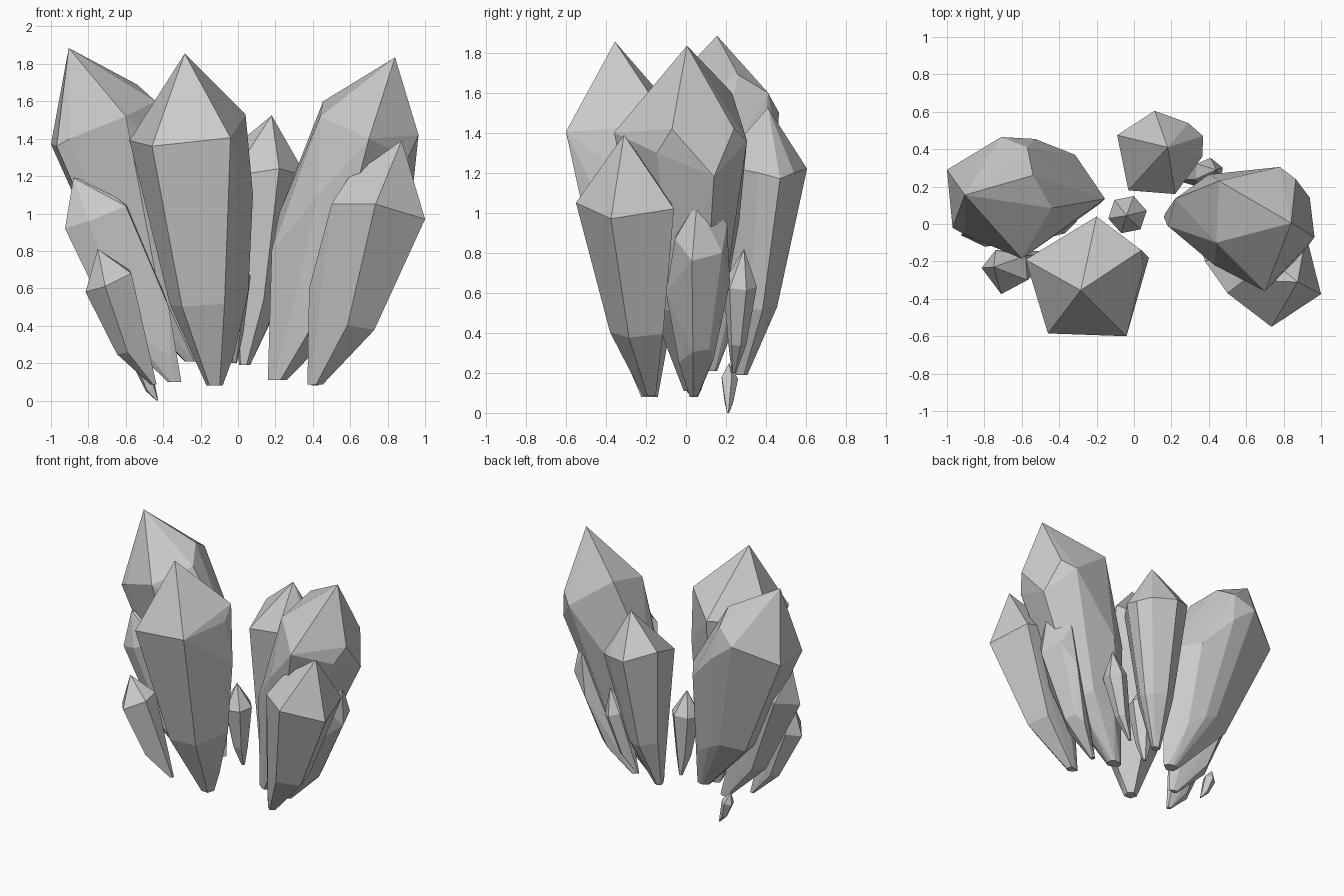
import bpy, bmesh, math
from mathutils import Vector


def crystal(name, foot, shoulder, tip, waist=(0.54, 0.33)):
    """Faceted shard: small foot, waist ring, wide shoulder ring, pointed tip."""
    foot = Vector(foot)
    ring = [Vector(p) for p in shoulder]
    centre = sum(ring, Vector()) / len(ring)
    pts = [Vector(tip)] + ring
    for p in ring:
        d = p - foot
        pts.append(foot + Vector((d.x * waist[0], d.y * waist[0], d.z * waist[1])))
        o = (p - centre) * 0.13
        pts.append(foot + Vector((o.x, o.y, 0)))
    bm = bmesh.new()
    for p in pts:
        bm.verts.new(p)
    bmesh.ops.convex_hull(bm, input=bm.verts[:])
    loose = [v for v in bm.verts if not v.link_faces]
    bmesh.ops.delete(bm, geom=loose, context='VERTS')
    bmesh.ops.dissolve_limit(bm, angle_limit=math.radians(4),
                             verts=bm.verts[:], edges=bm.edges[:])
    bmesh.ops.recalc_face_normals(bm, faces=bm.faces[:])
    mesh = bpy.data.meshes.new(name)
    bm.to_mesh(mesh)
    bm.free()
    ob = bpy.data.objects.new(name, mesh)
    bpy.context.collection.objects.link(ob)
    return ob


def regular_ring(centre, axis, radius, sides, turn=0.0):
    """Regular polygon square to the crystal axis."""
    q = Vector((0, 0, 1)).rotation_difference(Vector(axis))
    return [Vector(centre) + q @ Vector((radius * math.cos(turn + math.tau * i / sides),
                                         radius * math.sin(turn + math.tau * i / sides), 0))
            for i in range(sides)]


# Large crystals
crystal("left_back_crystal", (-0.24, 0.12, 0.21),
        [(-1.0, 0.29, 1.37), (-0.97, 0.12, 1.47), (-0.97, -0.02, 1.36),
         (-0.90, -0.06, 1.40), (-0.60, -0.185, 1.52), (-0.44, 0.085, 1.60),
         (-0.155, 0.135, 1.12), (-0.315, 0.37, 1.14), (-0.53, 0.455, 1.36),
         (-0.71, 0.465, 1.50), (-0.57, 0.41, 1.60), (-0.54, 0.26, 1.69)],
        (-0.905, 0.155, 1.885))
crystal("front_crystal", (-0.11, -0.18, 0.08),
        [(-0.58, -0.19, 1.39), (-0.46, -0.585, 1.36), (-0.04, -0.60, 1.405),
         (0.05, -0.23, 1.43), (0.08, -0.18, 1.10), (0.04, -0.14, 1.53),
         (-0.20, 0.04, 1.40), (0.055, -0.20, 0.58)], (-0.285, -0.355, 1.855))
crystal("right_crystal", (0.215, 0.04, 0.11),
        [(0.965, -0.07, 1.42), (0.91, -0.145, 1.30), (0.94, 0.14, 1.18),
         (0.865, 0.24, 1.42), (0.78, 0.305, 1.36), (0.455, 0.23, 1.60),
         (0.44, -0.10, 1.52), (0.70, -0.36, 1.40), (0.43, -0.22, 1.10),
         (0.18, -0.01, 0.80), (0.22, 0.135, 1.0), (0.40, 0.265, 0.95)],
        (0.84, 0.005, 1.835))

# Medium crystals
crystal("front_right_crystal", (0.41, -0.18, 0.085),
        [(1.0, -0.375, 0.97), (0.735, -0.55, 1.05), (0.59, -0.30, 1.19),
         (0.50, -0.37, 1.05), (0.92, -0.06, 1.02), (0.62, -0.10, 1.10),
         (0.38, -0.20, 0.60)], (0.875, -0.31, 1.39))
crystal("back_crystal", (0.04, 0.28, 0.19),
        [(-0.09, 0.475, 1.30), (0.11, 0.605, 1.22), (0.29, 0.54, 1.20),
         (0.37, 0.47, 1.17), (0.365, 0.36, 1.20), (0.22, 0.16, 1.24),
         (-0.03, 0.18, 1.20)], (0.18, 0.41, 1.525))
crystal("left_crystal", (-0.345, 0.02, 0.10),
        [(-0.925, -0.06, 0.92), (-0.80, -0.12, 0.96), (-0.60, -0.11, 1.04),
         (-0.58, 0.08, 1.07), (-0.83, 0.12, 0.97), (-0.75, 0.0, 1.17),
         (-0.37, -0.05, 0.50)],
        (-0.88, -0.03, 1.19))
crystal("right_side_crystal", (0.41, 0.04, 0.08),
        [(0.74, 0.205, 0.95), (0.82, 0.18, 0.80), (0.87, 0.03, 0.76),
         (0.81, -0.055, 0.87), (0.62, -0.05, 0.90), (0.60, 0.10, 0.95),
         (0.68, -0.10, 0.60), (0.70, 0.22, 0.65)],
        (0.84, 0.055, 1.055))

# Small crystals
crystal("left_small_crystal", (-0.45, -0.16, 0.085),
        [(-0.815, -0.235, 0.58), (-0.71, -0.375, 0.61), (-0.57, -0.30, 0.68),
         (-0.58, -0.17, 0.70), (-0.74, -0.14, 0.61)], (-0.75, -0.23, 0.81))
crystal("back_right_small_crystal", (0.24, 0.24, 0.20),
        regular_ring((0.40, 0.27, 0.64), (0.2, 0.05, 0.62), 0.085, 6, 0.4), (0.44, 0.29, 0.82))
crystal("centre_small_crystal", (-0.02, 0.09, 0.20),
        regular_ring((-0.035, 0.05, 0.66), (-0.02, -0.05, 0.63), 0.105, 6, 0.2), (-0.04, 0.045, 0.835))
crystal("tiny_crystal", (-0.432, 0.21, 0.0),
        regular_ring((-0.505, 0.215, 0.17), (-0.09, 0.005, 0.25), 0.045, 5, 0.3), (-0.53, 0.215, 0.25))
